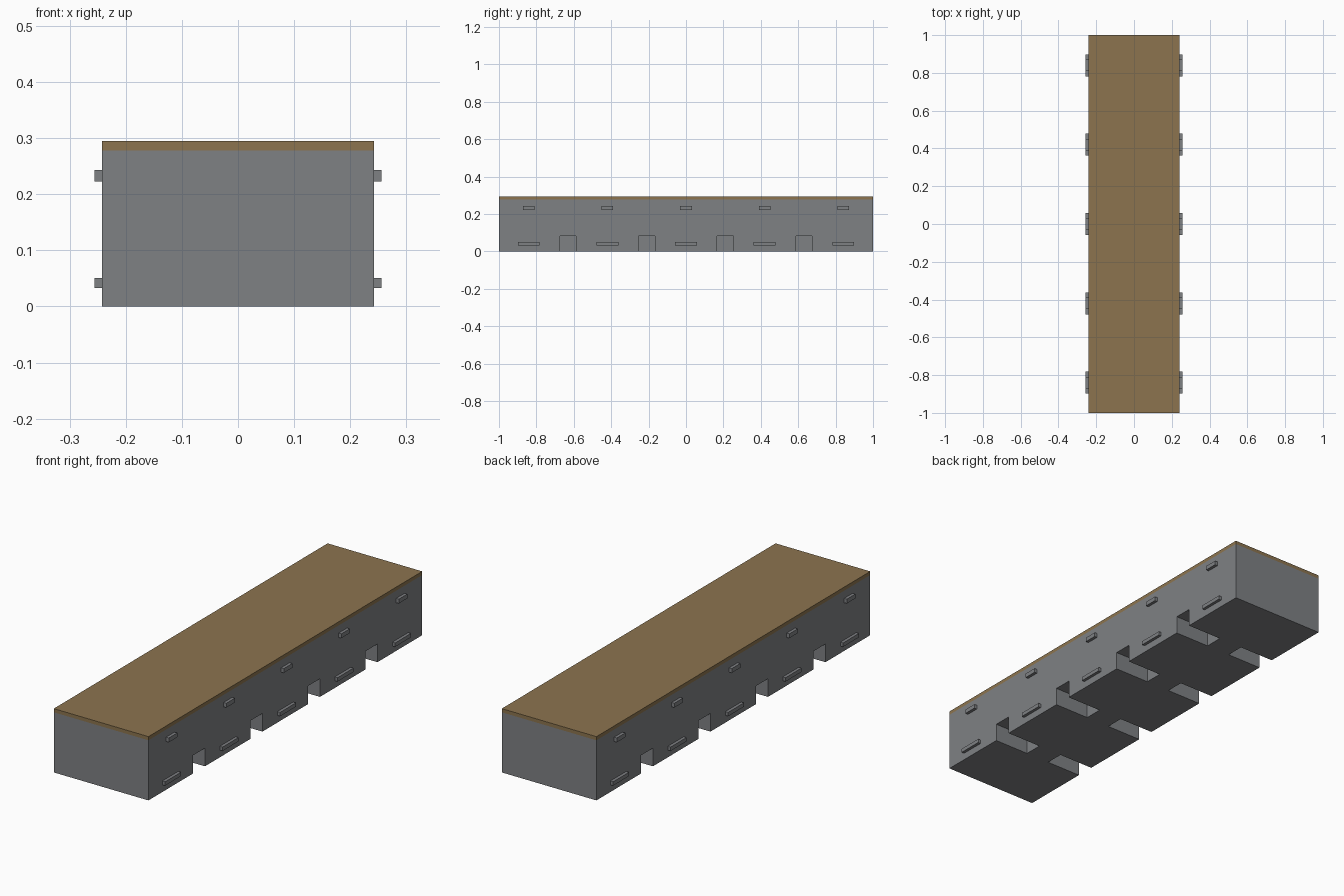
import bpy, bmesh
from mathutils import Matrix

if "Cube" in bpy.data.objects:
    bpy.data.objects.remove(bpy.data.objects["Cube"])


def material(name, rgb):
    m = bpy.data.materials.new(name)
    m.diffuse_color = (*rgb, 1)
    m.use_nodes = True
    m.node_tree.nodes["Principled BSDF"].inputs["Base Color"].default_value = m.diffuse_color
    return m


grey = material("steel grey", (0.212, 0.220, 0.231))
brown = material("wood brown", (0.262, 0.175, 0.078))

HX, HY = 0.242, 1.0
SPLIT, TOP = 0.278, 0.295


def boxes(name, spans, mat):
    """One object made of boxes, each given as (x0, x1, y0, y1, z0, z1)."""
    bm = bmesh.new()
    for x0, x1, y0, y1, z0, z1 in spans:
        mid = ((x0 + x1) / 2, (y0 + y1) / 2, (z0 + z1) / 2)
        size = (x1 - x0, y1 - y0, z1 - z0)
        bmesh.ops.create_cube(bm, size=1, matrix=Matrix.LocRotScale(mid, None, size))
    mesh = bpy.data.meshes.new(name)
    bm.to_mesh(mesh)
    bm.free()
    mesh.materials.append(mat)
    ob = bpy.data.objects.new(name, mesh)
    bpy.context.collection.objects.link(ob)
    return ob


def sides(depth_in, depth_out, yc, width, z0, z1):
    """Mirrored pair of spans on the left and right walls."""
    a, b = HX - depth_in, HX + depth_out
    y0, y1 = yc - width / 2, yc + width / 2
    return [(a, b, y0, y1, z0, z1), (-b, -a, y0, y1, z0, z1)]


# Main block with fork notches cut into both lower edges
body = boxes("body", [(-HX, HX, -HY, HY, 0, SPLIT)], grey)
cuts = []
for y in (-0.63, -0.21, 0.21, 0.63):
    cuts += sides(0.18, 0.05, y, 0.086, -0.05, 0.084)
cutter = boxes("notch_cutter", cuts, grey)
mod = body.modifiers.new("notches", 'BOOLEAN')
mod.object = cutter
mod.operation = 'DIFFERENCE'
mod.solver = 'EXACT'
bpy.context.view_layer.objects.active = body
body.select_set(True)
bpy.ops.object.modifier_apply(modifier=mod.name)
bpy.data.objects.remove(cutter)

# Wooden deck flush with the block
boxes("deck", [(-HX, HX, -HY, HY, SPLIT, TOP)], brown)

# Rows of side lugs: short ones above, long ones below
upper, lower = [], []
for i in range(-2, 3):
    upper += sides(0.004, 0.014, i * 0.42, 0.062, 0.223, 0.243)
    lower += sides(0.004, 0.014, i * 0.42, 0.116, 0.033, 0.051)
boxes("upper_lugs", upper, grey)
boxes("lower_lugs", lower, grey)
